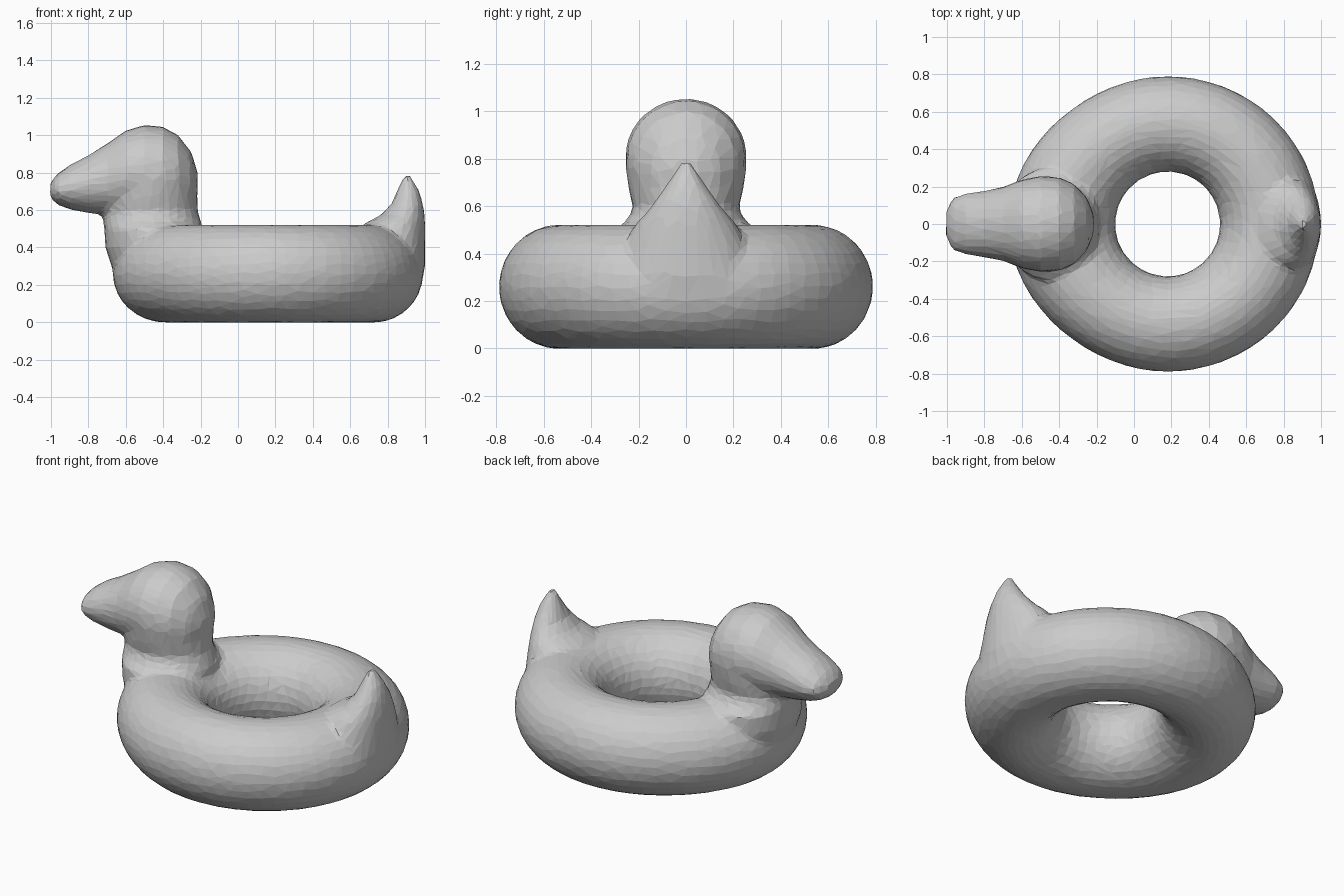
import bpy, bmesh
from math import sin, cos, pi, tau
from mathutils import Vector

if "Cube" in bpy.data.objects:
    bpy.data.objects.remove(bpy.data.objects["Cube"])

grey = bpy.data.materials.new("plain grey")
grey.use_nodes = True
colour = (0.6, 0.6, 0.6, 1)
grey.diffuse_color = colour
grey.node_tree.nodes["Principled BSDF"].inputs["Base Color"].default_value = colour

bm = bmesh.new()


def skin(rings, closed=False):
    """Bridge successive rings of points; cap the ends or close the loop."""
    loops = [[bm.verts.new(p) for p in ring] for ring in rings]
    n = len(loops[0])
    pairs = list(zip(loops, loops[1:]))
    if closed:
        pairs.append((loops[-1], loops[0]))
    faces = [bm.faces.new((a[i], a[(i + 1) % n], b[(i + 1) % n], b[i]))
             for a, b in pairs for i in range(n)]
    if not closed:
        faces += [bm.faces.new(loops[0]), bm.faces.new(loops[-1])]
    bmesh.ops.recalc_face_normals(bm, faces=faces)


def angles(n):
    return [tau * i / n for i in range(n)]


def loft_up(sections):
    """Ellipses stacked upwards: height, x from, x to, half width."""
    skin([[Vector(((a + b) / 2 + (b - a) / 2 * cos(t), w * sin(t), z))
           for t in angles(32)] for z, a, b, w in sections])


def loft_along(sections):
    """Ellipses strung along x: x, bottom, top, half width."""
    skin([[Vector((x, w * cos(t), (a + b) / 2 + (b - a) / 2 * sin(t)))
           for t in angles(32)] for x, a, b, w in sections])


# Inflated ring, a little fuller under the neck and the tail
def ring_section(t):
    inner = 0.28
    outer = 0.79 + 0.06 * max(0, -cos(t)) ** 4 + 0.02 * max(0, cos(t)) ** 2
    mid, half = (inner + outer) / 2, (outer - inner) / 2
    return [Vector((0.18 + (mid + half * cos(s)) * cos(t),
                    (mid + half * cos(s)) * sin(t),
                    0.26 + 0.262 * sin(s))) for s in angles(32)]


skin([ring_section(t) for t in angles(64)], closed=True)

# Neck, flared where it meets the ring
loft_up([(0.25, -0.66, -0.2, 0.28), (0.4, -0.71, -0.18, 0.3),
         (0.5, -0.715, -0.185, 0.3), (0.54, -0.72, -0.2, 0.25),
         (0.59, -0.72, -0.215, 0.222), (0.66, -0.72, -0.217, 0.24),
         (0.77, -0.7, -0.217, 0.257), (0.88, -0.64, -0.24, 0.232)])

# Head running out into the bill
loft_along([(-1.005, 0.67, 0.74, 0.07), (-0.97, 0.63, 0.79, 0.14),
            (-0.9, 0.603, 0.84, 0.163), (-0.8, 0.583, 0.893, 0.178),
            (-0.7, 0.575, 0.955, 0.198), (-0.6, 0.57, 1.025, 0.237),
            (-0.5, 0.56, 1.055, 0.257), (-0.4, 0.55, 1.045, 0.25),
            (-0.32, 0.55, 1.0, 0.215), (-0.25, 0.6, 0.91, 0.14),
            (-0.215, 0.7, 0.8, 0.05)])

# Upturned pointed tail
loft_up([(0.2, 0.7, 0.98, 0.28), (0.3, 0.68, 1.0, 0.29),
         (0.45, 0.66, 1.0, 0.25), (0.53, 0.68, 1.0, 0.21),
         (0.57, 0.76, 0.998, 0.17), (0.63, 0.82, 0.99, 0.125),
         (0.7, 0.85, 0.97, 0.075), (0.79, 0.89, 0.92, 0.02)])

mesh = bpy.data.meshes.new("duck_swim_ring")
bm.to_mesh(mesh)
bm.free()
mesh.materials.append(grey)
duck = bpy.data.objects.new("duck_swim_ring", mesh)
bpy.context.collection.objects.link(duck)

# Fuse into one skin, soften the joins, then reduce to irregular flat facets
fuse = duck.modifiers.new("fuse", "REMESH")
fuse.mode = "VOXEL"
fuse.voxel_size = 0.02
soften = duck.modifiers.new("soften", "SMOOTH")
soften.factor = 0.5
soften.iterations = 4
facet = duck.modifiers.new("facet", "DECIMATE")
facet.ratio = 0.075
